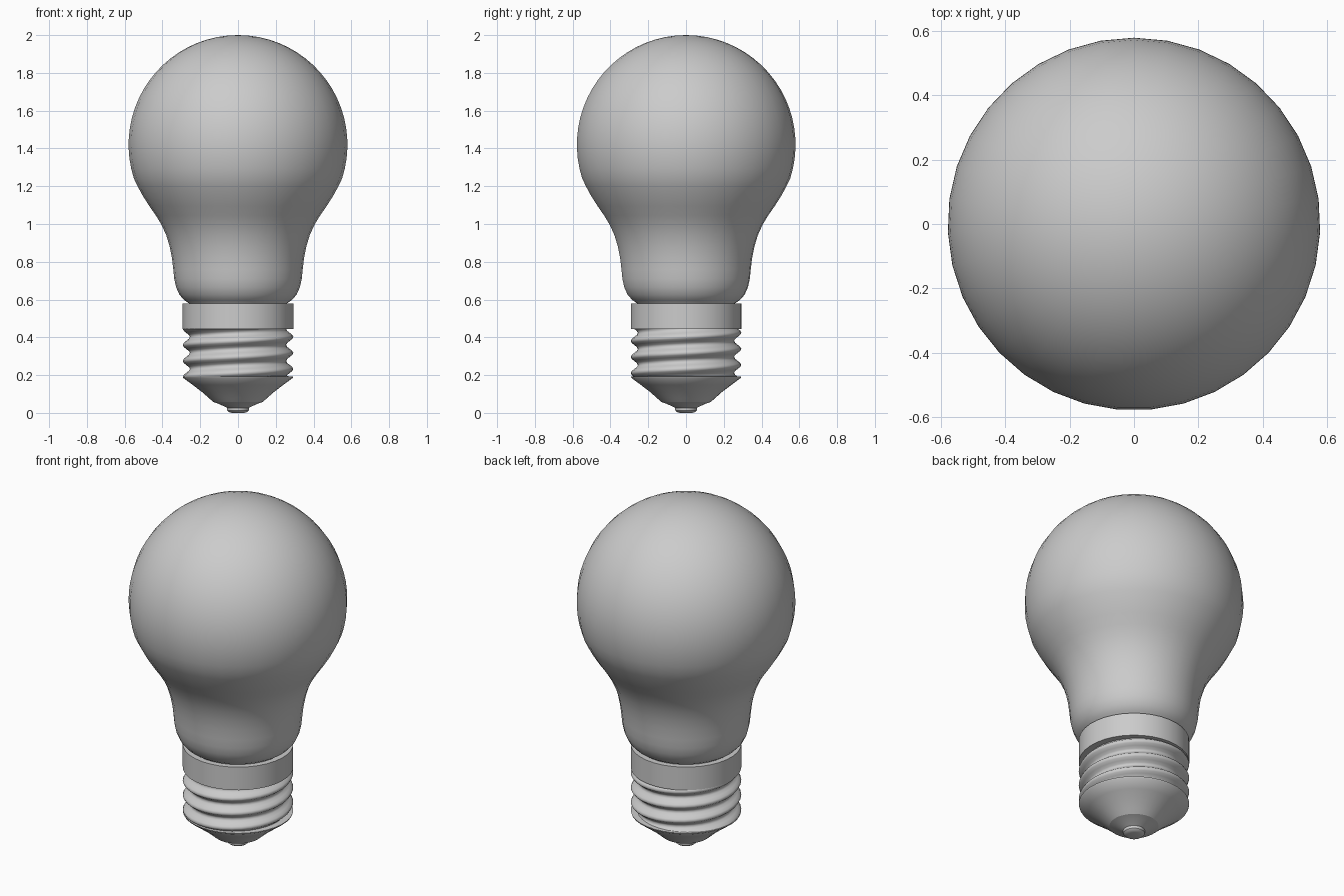
import bpy, bmesh
from math import sin, cos, pi, tau, sqrt

cube = bpy.data.objects.get("Cube")
if cube:
    bpy.data.objects.remove(cube)

SIDES = 35
grey = bpy.data.materials.new("light grey")
grey.use_nodes = True
COLOUR = (0.6, 0.6, 0.6, 1)
grey.diffuse_color = COLOUR
grey.node_tree.nodes["Principled BSDF"].inputs["Base Color"].default_value = COLOUR


def finish(name, bm, angle):
    bmesh.ops.remove_doubles(bm, verts=bm.verts, dist=0.0004)
    bmesh.ops.recalc_face_normals(bm, faces=bm.faces)
    mesh = bpy.data.meshes.new(name)
    bm.to_mesh(mesh)
    bm.free()
    mesh.materials.append(grey)
    obj = bpy.data.objects.new(name, mesh)
    bpy.context.collection.objects.link(obj)
    bpy.ops.object.select_all(action='DESELECT')
    obj.select_set(True)
    bpy.context.view_layer.objects.active = obj
    bpy.ops.object.shade_smooth_by_angle(angle=angle)
    return obj


def lathe(name, profile, angle=0.6):
    """Spin a (radius, height) profile around z, one corner on +y."""
    bm = bmesh.new()
    verts = [bm.verts.new((0, r, z)) for r, z in profile]
    edges = [bm.edges.new(pair) for pair in zip(verts, verts[1:])]
    bmesh.ops.spin(bm, geom=verts + edges, cent=(0, 0, 0), axis=(0, 0, 1),
                   angle=tau, steps=SIDES, use_merge=True)
    return finish(name, bm, angle)


# Glass bulb: spherical crown flowing into a flared neck
RADIUS, CENTRE = 0.58, 1.42
crown = [(RADIUS * sin(a), CENTRE + RADIUS * cos(a))
         for a in (pi * 0.6 * i / 20 for i in range(21))]
neck = [(0.532, 1.2), (0.505, 1.15), (0.47, 1.095), (0.435, 1.045),
        (0.405, 0.995), (0.38, 0.94), (0.362, 0.88), (0.35, 0.82),
        (0.343, 0.76), (0.338, 0.71), (0.328, 0.665), (0.31, 0.625),
        (0.285, 0.597), (0.26, 0.58), (0.25, 0.56)]
lathe("glass_bulb", crown + neck, 1.0)

# Smooth metal collar under the glass
lathe("collar", [(0.24, 0.58), (0.293, 0.58), (0.293, 0.445), (0.25, 0.445)])

# Screw thread: rows follow a right-handed helix, trimmed flat at both ends
LOW, HIGH, TURNS, ROWS = 0.19, 0.445, 3, 8
PITCH = (HIGH - LOW) / TURNS
bm = bmesh.new()
columns = []
for s in range(SIDES + 1):
    turn = s / SIDES
    column = []
    for k in range(-ROWS, TURNS * ROWS + 1):
        z = min(max(LOW + PITCH * (k / ROWS + turn), LOW), HIGH)
        phase = (z - LOW) / PITCH - turn
        r = 0.274 - 0.019 * cos(tau * phase)
        column.append(bm.verts.new((r * cos(tau * turn), r * sin(tau * turn), z)))
    columns.append(column)
for a, b in zip(columns, columns[1:]):
    for i in range(len(a) - 1):
        bm.faces.new((a[i], b[i], b[i + 1], a[i + 1]))
finish("screw_thread", bm, 1.0)

# Tapered insulator below the thread
lathe("insulator", [(0.24, 0.195), (0.293, 0.193), (0.29, 0.185), (0.24, 0.148),
                    (0.19, 0.11), (0.155, 0.079), (0.13, 0.057)])

# Stepped contact at the very bottom
lathe("base_contact", [(0.13, 0.057), (0.1, 0.047), (0.058, 0.027),
                       (0.057, 0.012), (0.048, 0.004), (0.03, 0), (0, 0)])
